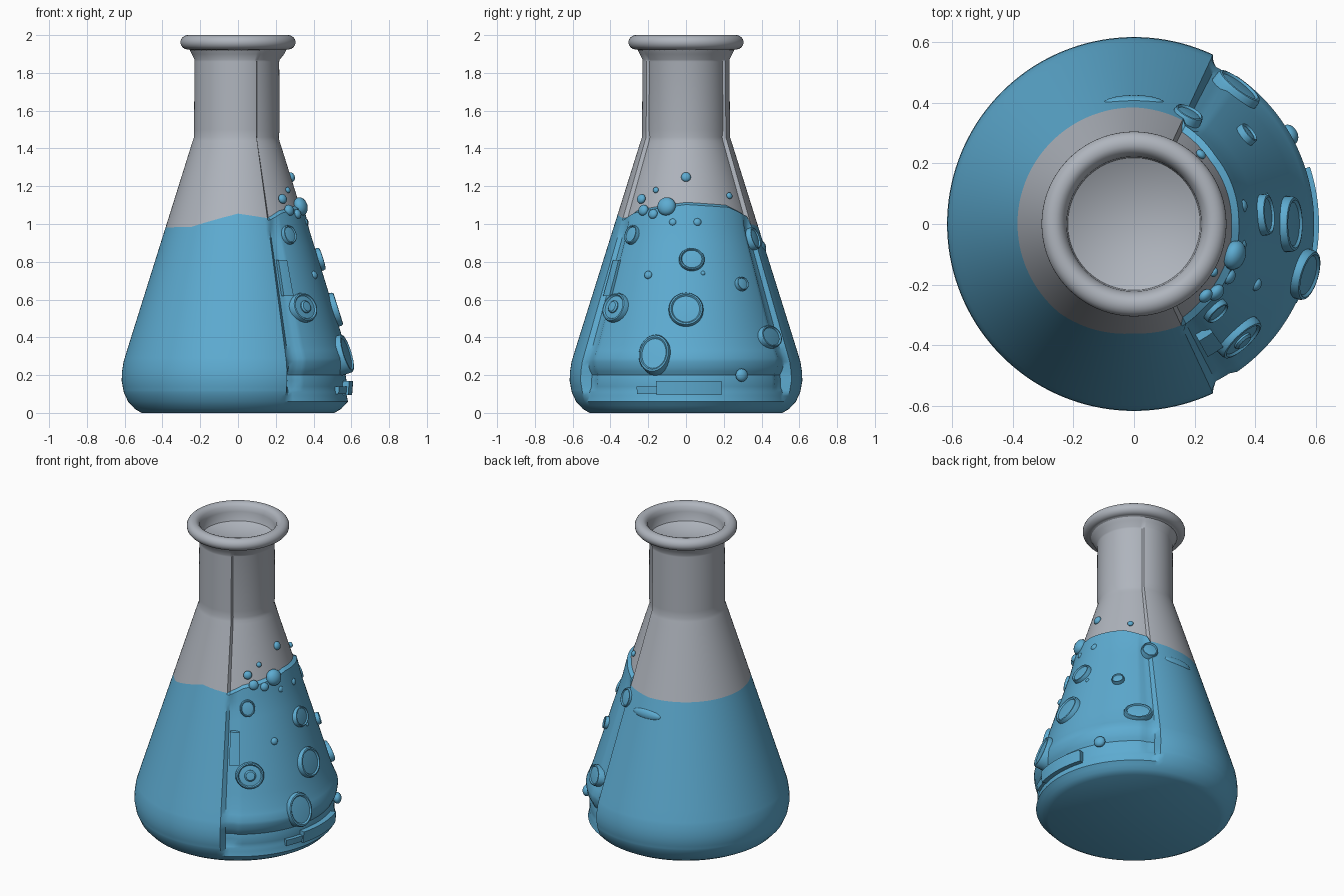
import bpy, bmesh, math
from mathutils import Vector, Matrix

if "Cube" in bpy.data.objects:
    bpy.data.objects.remove(bpy.data.objects["Cube"])


def material(name, rgb):
    m = bpy.data.materials.new(name)
    m.diffuse_color = (*rgb, 1)
    m.use_nodes = True
    m.node_tree.nodes["Principled BSDF"].inputs["Base Color"].default_value = m.diffuse_color
    return m


GLASS = material("grey glass", (0.43, 0.46, 0.51))
LIQUID = material("blue liquid", (0.11, 0.41, 0.64))


def interp(table, t):
    for (a, va), (b, vb) in zip(table, table[1:]):
        if t <= b:
            return va + (vb - va) * max(0, (t - a)) / (b - a)
    return table[-1][1]


# outer radius of the flask by height, liquid height and panel depth
RADIUS = [(0, 0.51), (0.02, 0.545), (0.06, 0.582), (0.11, 0.605), (0.17, 0.616),
          (0.22, 0.614), (0.27, 0.606), (0.33, 0.588), (1.42, 0.246), (1.46, 0.233),
          (1.87, 0.23), (1.9, 0.245), (1.93, 0.26)]
LEVEL = [(-180, 0.98), (-130, 0.985), (-105, 1.03), (-90, 1.055), (-64, 1.03),
         (-50, 1.07), (-30, 1.09), (0, 1.115), (40, 1.1), (62.5, 1.05), (65, 1.0),
         (90, 0.98), (180, 0.98)]
DEPTH = [(0.06, 0), (0.09, 0.02), (0.12, 0.035), (0.2, 0.045), (0.24, 0.022),
         (0.29, 0.006), (0.36, 0.014), (0.9, 0.01), (1.0, 0.0), (1.012, 0.02),
         (1.44, 0.02), (1.5, 0.012), (1.86, 0.012), (1.9, 0)]


def radius(z):
    return interp(RADIUS, z)


def recess(deg, z0):
    if abs(deg) > 63:
        return 0
    extra = 0.01 if abs(deg) > 57 and 0.12 < z0 < 1.0 else 0
    return interp(DEPTH, z0) + extra


def finish(bm, name, mats, angle=35):
    bmesh.ops.recalc_face_normals(bm, faces=bm.faces)
    me = bpy.data.meshes.new(name)
    bm.to_mesh(me)
    bm.free()
    for m in mats:
        me.materials.append(m)
    ob = bpy.data.objects.new(name, me)
    bpy.context.collection.objects.link(ob)
    bpy.context.view_layer.objects.active = ob
    ob.select_set(True)
    bpy.ops.object.shade_smooth_by_angle(angle=math.radians(angle))
    ob.select_set(False)
    return ob


def skin(bm, rings):
    """Join closed rings of vertices with quads, returns faces row by row."""
    rows = []
    for a, b in zip(rings, rings[1:]):
        n = len(a)
        rows.append([bm.faces.new((a[i], a[(i + 1) % n], b[(i + 1) % n], b[i]))
                     for i in range(n)])
    return rows


def lathe(name, profile, mat, segs=96, matrix=Matrix(), angle=35):
    bm = bmesh.new()
    rings = [[bm.verts.new((r * math.cos(math.tau * i / segs),
                            r * math.sin(math.tau * i / segs), z)) for i in range(segs)]
             for r, z in profile]
    skin(bm, rings)
    bm.faces.new(rings[0])
    bm.faces.new(rings[-1])
    bm.transform(matrix)
    return finish(bm, name, [mat], angle)


# flask body: turned profile with a sunken front panel facing +x
rows_z = sorted({z for z, _ in RADIUS} | {z for z, _ in DEPTH} |
                {0.04, 0.14, 0.45, 0.55, 0.65, 0.7, 0.75, 0.8, 0.85, 0.95, 1.1, 1.2, 1.3, 1.4})
bm = bmesh.new()
rings = []
for z0 in rows_z:
    ring = []
    for i in range(144):
        deg = -180 + 2.5 * i
        pull = max(0, min(1, (z0 - 0.7) / 0.3, (1.4 - z0) / 0.388))
        z = z0 + (interp(LEVEL, deg) - 1.012) * pull
        r = radius(z) - recess(deg, z0)
        t = math.radians(deg)
        ring.append(bm.verts.new((r * math.cos(t), r * math.sin(t), z)))
    rings.append(ring)
for z0, faces in zip(rows_z, skin(bm, rings)):
    for f in faces:
        f.material_index = 1 if z0 < 1.005 else 0
bm.faces.new(rings[0]).material_index = 1
finish(bm, "flask_body", [GLASS, LIQUID])

# rolled rim with a shallow mouth
rim = [(0.235, 1.89)]
for k in range(13):
    a = math.radians(-100 + 220 * k / 12)
    rim.append((0.265 + 0.04 * math.cos(a), 1.962 + 0.038 * math.sin(a)))
rim += [(0.23, 1.98), (0.222, 1.95), (0.218, 1.885), (0.205, 1.87)]
lathe("rim", rim, GLASS, angle=60)


def surface(y, z, out=0.0):
    """Matrix placing local z along the flask normal at side position (y, z)."""
    R = radius(z) - 0.012
    x = math.sqrt(max(R * R - y * y, 0.0001))
    slope = (radius(z - 0.03) - radius(z + 0.03)) / 0.06
    n = Vector((x / R, y / R, slope)).normalized()
    up = Vector((0, 0, 1))
    u = up.cross(n).normalized()
    v = n.cross(u)
    m = Matrix((u, v, n)).transposed().to_4x4()
    return Matrix.Translation(Vector((x, y, z)) + n * out) @ m


# large disc bubbles: y, z, half width, half height
for y, z, w, h in [(0.03, 0.81, 0.068, 0.062), (0, 0.545, 0.092, 0.092),
                   (-0.165, 0.31, 0.085, 0.105), (-0.37, 0.555, 0.085, 0.08),
                   (-0.28, 0.94, 0.045, 0.052), (0.29, 0.68, 0.038, 0.038),
                   (0.44, 0.4, 0.085, 0.062), (0.35, 0.92, 0.05, 0.06)]:
    prof = [(1, -0.04), (1, 0.012), (0.95, 0.022), (0.86, 0.024), (0.78, 0.016), (0.4, 0.019)]
    lathe("disc_bubble", prof, LIQUID, 32, surface(y, z) @ Matrix.Diagonal((w, h, 1, 1)))
lathe("bubble_core", [(0.034, 0), (0.034, 0.025), (0.026, 0.032), (0.01, 0.033)],
      LIQUID, 24, surface(-0.37, 0.555))

# small round bubbles: y, z, radius, distance out
for y, z, r, out in [(-0.1, 1.09, 0.05, 0.01), (-0.23, 1.13, 0.026, 0.01), (-0.22, 1.07, 0.03, 0.01),
                     (-0.16, 1.18, 0.016, 0), (0, 1.25, 0.026, -0.005), (0.23, 1.15, 0.018, 0),
                     (-0.17, 1.05, 0.026, 0.01), (-0.07, 1.01, 0.02, 0), (0.06, 1.01, 0.022, 0),
                     (-0.2, 0.73, 0.022, 0), (0.09, 0.74, 0.012, 0), (0.3, 0.2, 0.035, -0.01)]:
    bm = bmesh.new()
    bmesh.ops.create_uvsphere(bm, u_segments=16, v_segments=10, radius=r,
                              matrix=surface(y, z, out) @ Matrix.Diagonal((1, 1, 0.7, 1)))
    finish(bm, "small_bubble", [LIQUID], 60)


def curved_plate(name, a0, a1, z0, z1, out0, out1, n=16):
    """Plate that follows the flask between two angles and heights."""
    bm = bmesh.new()
    rings = []
    for i in range(n + 1):
        t = math.radians(a0 + (a1 - a0) * i / n)
        pts = [(radius(z0) - 0.05, z0), (radius(z0) + out0, z0),
               (radius(z1) + out1, z1), (radius(z1) - 0.05, z1)]
        rings.append([bm.verts.new((r * math.cos(t), r * math.sin(t), z)) for r, z in pts])
    skin(bm, rings)
    bm.faces.new(rings[0])
    bm.faces.new(rings[-1])
    edges = [e for e in bm.edges if e.calc_length() > 0]
    bmesh.ops.bevel(bm, geom=[e for e in edges if len(e.link_faces) == 2 and
                              e.calc_face_angle(0) > 0.9],
                    offset=0.006, segments=2, affect='EDGES')
    finish(bm, name, [LIQUID])


# lip at the foot of the panel, and a narrow glint strip
curved_plate("panel_lip", -15, 18, 0.095, 0.168, 0.006, -0.006)
curved_plate("panel_lip_side", -26, -15, 0.1, 0.14, -0.008, -0.014)
curved_plate("glint_strip", -61, -54, 0.62, 0.81, 0.004, 0.004, 4)

# faint swell on the back wall
bm = bmesh.new()
bmesh.ops.create_uvsphere(bm, u_segments=24, v_segments=12, radius=1,
                          matrix=Matrix.Rotation(math.pi / 2, 4, 'Z') @ surface(0, 0.88, -0.005)
                          @ Matrix.Diagonal((0.1, 0.035, 0.025, 1)))
finish(bm, "back_swell", [LIQUID], 60)
